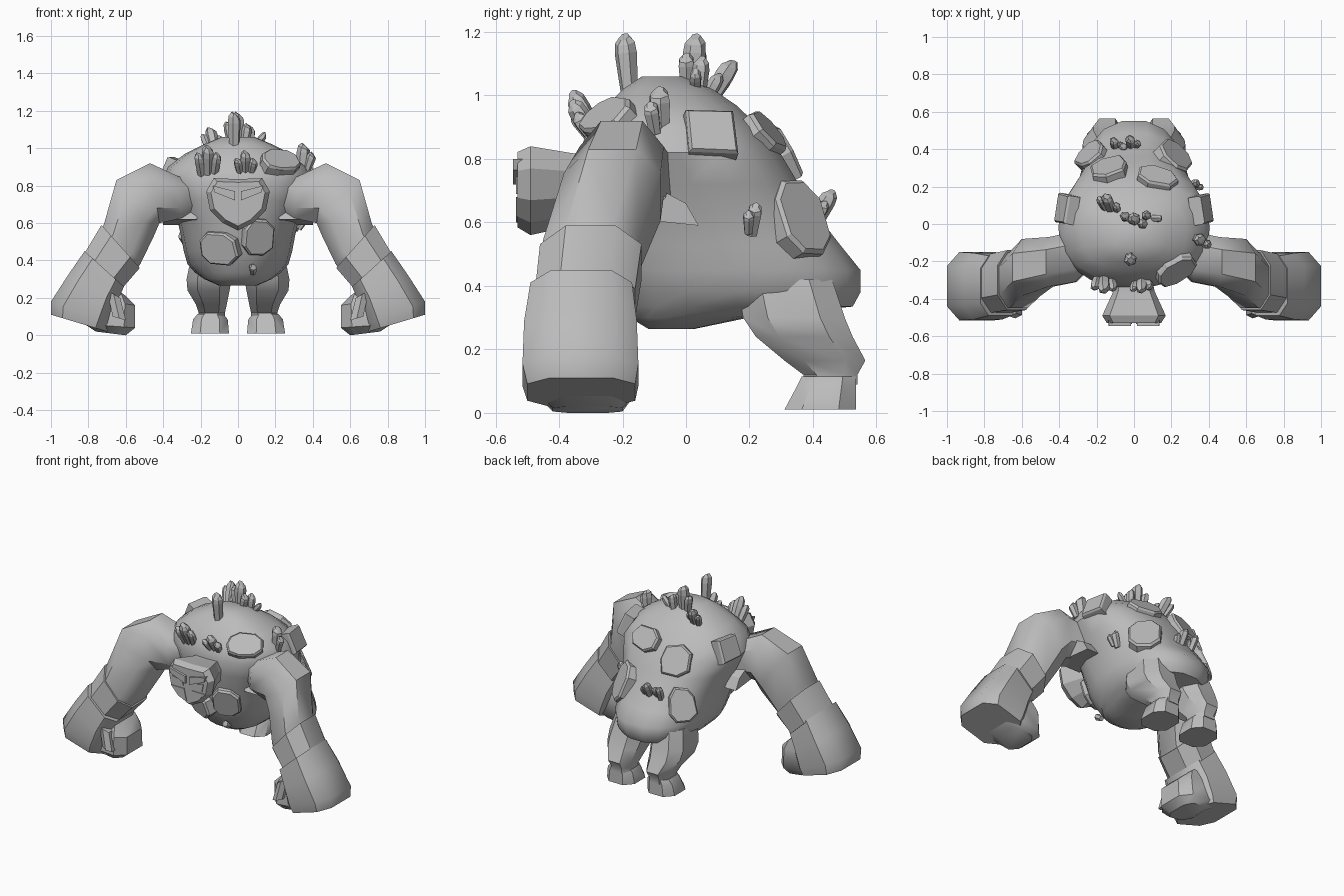
import bpy, bmesh, math, random
from mathutils import Vector
from mathutils.bvhtree import BVHTree

if "Cube" in bpy.data.objects:
    bpy.data.objects.remove(bpy.data.objects["Cube"])

random.seed(4)
stone = bpy.data.materials.new("grey stone")
stone.diffuse_color = (0.5, 0.5, 0.5, 1)
stone.use_nodes = True
stone.node_tree.nodes["Principled BSDF"].inputs["Base Color"].default_value = stone.diffuse_color


def loft(name, rings, smooth=None):
    """Skin a list of equal-length point rings and cap both ends."""
    bm = bmesh.new()
    vs = [[bm.verts.new(p) for p in r] for r in rings]
    n = len(rings[0])
    for a, b in zip(vs, vs[1:]):
        for i in range(n):
            j = (i + 1) % n
            bm.faces.new((a[i], a[j], b[j], b[i]))
    bm.faces.new(vs[0][::-1])
    bm.faces.new(vs[-1])
    bmesh.ops.recalc_face_normals(bm, faces=bm.faces)
    me = bpy.data.meshes.new(name)
    bm.to_mesh(me)
    bm.free()
    ob = bpy.data.objects.new(name, me)
    bpy.context.collection.objects.link(ob)
    me.materials.append(stone)
    if smooth:
        bpy.ops.object.select_all(action='DESELECT')
        ob.select_set(True)
        bpy.context.view_layer.objects.active = ob
        bpy.ops.object.shade_smooth_by_angle(angle=math.radians(smooth))
    return ob


def oval(n, p=1.0, off=0.0):
    """Superellipse filling -1..1: p below 1 is boxier."""
    out = []
    for i in range(n):
        a = math.tau * (i + off) / n
        c, s = math.cos(a), math.sin(a)
        out.append((math.copysign(abs(c) ** p, c), math.copysign(abs(s) ** p, s)))
    m = max(abs(u) for u, _ in out)
    return [(u / m, v / m) for u, v in out]


# Torso: height, front y, back y, half width
torso = [(.265, -.12, .03, .1), (.3, -.18, .2, .18), (.335, -.21, .53, .23),
         (.38, -.235, .555, .27), (.45, -.27, .555, .29), (.53, -.29, .49, .305),
         (.62, -.31, .42, .325), (.72, -.33, .36, .365), (.82, -.34, .3, .405),
         (.9, -.31, .235, .375), (.97, -.25, .16, .285), (1.02, -.2, .085, .185),
         (1.06, -.14, 0, .09)]
body = loft("torso", [[(w * u, (f + b) / 2 + (b - f) / 2 * v, z) for u, v in oval(18, .85)]
                      for z, f, b, w in torso], 40)
tree = BVHTree.FromPolygons([v.co for v in body.data.vertices],
                            [p.vertices for p in body.data.polygons])


# Stone slabs lying on the torso
def slab(name, at, w, h, n=8, thick=.03):
    p, nrm, _, _ = tree.find_nearest(Vector(at))
    side = Vector((0, 0, 1)).cross(nrm).normalized()
    up = nrm.cross(side)
    wob = [random.uniform(.88, 1.1) for _ in range(n)]

    def ring(k, d):
        return [p + side * u * w / 2 * k * q + up * v * h / 2 * k * q + nrm * d
                for (u, v), q in zip(oval(n, .8, .5), wob)]
    loft(name, [ring(1, -.04), ring(1, thick * .6), ring(.9, thick)], 20)


slab("chest_slab_right", (-.13, -.32, .45), .22, .18)
slab("chest_slab_left", (.12, -.32, .51), .17, .21)
slab("shoulder_slab", (.22, -.25, .93), .23, .15, 9)
slab("upper_back_slab", (.12, .25, .88), .24, .16, 7)
slab("middle_back_slab", (-.13, .3, .82), .2, .2, 7)
slab("hip_slab_left", (.22, .36, .61), .19, .26)
slab("hip_slab_right", (-.24, .38, .58), .17, .22)
for s, side in ((1, "left"), (-1, "right")):
    slab("flank_slab_" + side, (s * .41, .085, .9), .16, .15, 4)


# Crystals: faceted shards with a slanted tip
def crystal(name, a, b, r):
    d = (b - a).normalized()
    s = d.cross(Vector((.3, 1, .2))).normalized()
    t = d.cross(s)
    length = (b - a).length
    twist = random.random()

    def ring(f, k, slant=0):
        return [a + d * (length * f + slant * r * u) + (s * u + t * v) * r * k
                for u, v in oval(6, 1, twist)]
    loft(name, [ring(-.25, .75), ring(.65, 1), ring(.85, .9, .25), ring(.97, .45, .3)])


def cluster(name, base, tip, r, extra):
    """One tall shard with smaller ones huddled beside it."""
    a, b = Vector(base), Vector(tip)
    crystal(name + "_crystal", a, b, r)
    for i in range(extra):
        lean = Vector(((-1) ** i * r * 1.0, random.uniform(-.6, .6) * r, 0))
        crystal("%s_small_crystal_%d" % (name, i + 1), a + lean,
                a + (b - a) * random.uniform(.6, .75) + lean * 1.5, r * .75)


cluster("crest_front", (-.02, -.18, 1.03), (-.02, -.195, 1.19), .032, 0)
cluster("crest_middle", (0, .02, 1.03), (0, .03, 1.19), .036, 2)
cluster("crest_back", (-.12, .07, .98), (-.15, .15, 1.11), .03, 2)
cluster("crest_left", (.06, .04, 1), (.07, .05, 1.12), .026, 0)
cluster("crest_side", (.08, .03, 1), (.15, .03, 1.08), .02, 0)
cluster("brow_right", (-.16, -.28, .86), (-.16, -.36, 1.01), .034, 2)
cluster("brow_left", (.04, -.29, .87), (.04, -.36, .98), .03, 2)
cluster("shoulder", (.34, -.08, .9), (.355, -.085, 1.02), .034, 1)
cluster("rump_right", (-.1, .41, .6), (-.11, .45, .69), .024, 1)
cluster("rump_middle", (-.02, .41, .6), (-.02, .46, .7), .028, 2)
cluster("flank", (.31, .21, .58), (.34, .22, .655), .024, 1)
cluster("belly", (.08, -.22, .34), (.08, -.26, .37), .022, 0)

# Head: angular mask widening forward, with a pointed chin
half = [(0, .835), (.13, .84), (.17, .77), (.15, .67), (.08, .6), (0, .56)]
mask = half + [(-x, z) for x, z in half[-2:0:-1]]


def mask_ring(y, kx, kz):
    return [(x * kx, y, .72 + (z - .72) * kz) for x, z in mask]


loft("head", [mask_ring(-.28, .55, .75), mask_ring(-.36, .65, .82),
              mask_ring(-.49, 1, 1), mask_ring(-.53, .85, .85)])


def section(n, p, z_of, x0, x1, y0, y1):
    """Closed ring spanning x0..x1 and y0..y1, height given by z_of(u)."""
    return [((x0 + x1) / 2 + (x1 - x0) / 2 * u, (y0 + y1) / 2 + (y1 - y0) / 2 * v, z_of(u))
            for u, v in oval(n, p, .5)]


for s, side in ((1, "left"), (-1, "right")):
    def part(name, rings, smooth=None):
        loft(name + "_" + side, [[(s * x, y, z) for x, y, z in r] for r in rings], smooth)

    def plate(name, pts, y0, y1):
        part(name, [[(x, y, z) for x, z in pts] for y in (y0, y1)])

    # Limb section: outer x and z, inner x and z, y range
    def limb(name, secs, n=8, p=.8):
        part(name, [section(n, p, lambda u: (az + bz) / 2 + (az - bz) / 2 * u, bx, ax, y0, y1)
                    for ax, az, bx, bz, y0, y1 in secs], 42)

    # Face details
    plate("brow", [(.015, .72), (.125, .765), (.135, .8), (.015, .77)], -.51, -.545)
    plate("eye", [(.035, .7), (.105, .69), (.115, .745), (.04, .73)], -.53, -.536)
    plate("cheek", [(.01, .6), (.07, .62), (.125, .68), (.03, .68)], -.51, -.535)

    # Arm and hand
    limb("upper_arm", [(.2, .83, .2, .66, -.2, -.02), (.32, .85, .3, .625, -.31, -.04),
                       (.47, .92, .42, .6, -.335, -.07), (.65, .83, .45, .53, -.385, -.08),
                       (.715, .6, .52, .385, -.45, -.15), (.75, .52, .56, .32, -.45, -.16)])
    limb("forearm", [(.73, .59, .525, .36, -.46, -.14), (.82, .44, .62, .25, -.475, -.16)])
    limb("gauntlet", [(.82, .45, .61, .26, -.49, -.17), (.91, .32, .65, .17, -.51, -.155),
                      (1, .18, .68, .06, -.515, -.15), (1, .11, .7, .02, -.5, -.16)], 8, .6)
    limb("fist", [(.72, .3, .6, .21, -.42, -.2), (.8, .2, .55, .16, -.46, -.18),
                  (.82, .06, .55, .04, -.46, -.17), (.76, .02, .6, 0, -.42, -.2)], 8, .65)
    limb("thumb", [(.7, .24, .63, .2, -.49, -.42), (.67, .1, .6, .08, -.5, -.43)], 6)

    # Leg and foot: height, x range, y range
    def pillar(name, secs):
        part(name, [section(8, .75, lambda u: z, a, b, c, d) for z, a, b, c, d in secs], 35)

    pillar("leg", [(.42, .03, .25, .16, .46), (.3, .035, .275, .18, .5),
                   (.24, .045, .27, .22, .525), (.165, .06, .225, .31, .565),
                   (.12, .07, .21, .37, .54), (.09, .07, .21, .37, .54)])
    pillar("foot", [(.115, .08, .215, .365, .535), (.085, .055, .24, .35, .535),
                    (.01, .048, .252, .31, .535)])

    # Wedge bracing the arm against the chest
    part("armpit", [[(x, -.25, .62), (x, .04, .59), (x, 0, .66), (x, -.15, .74)]
                    for x in (.22, .4)])
